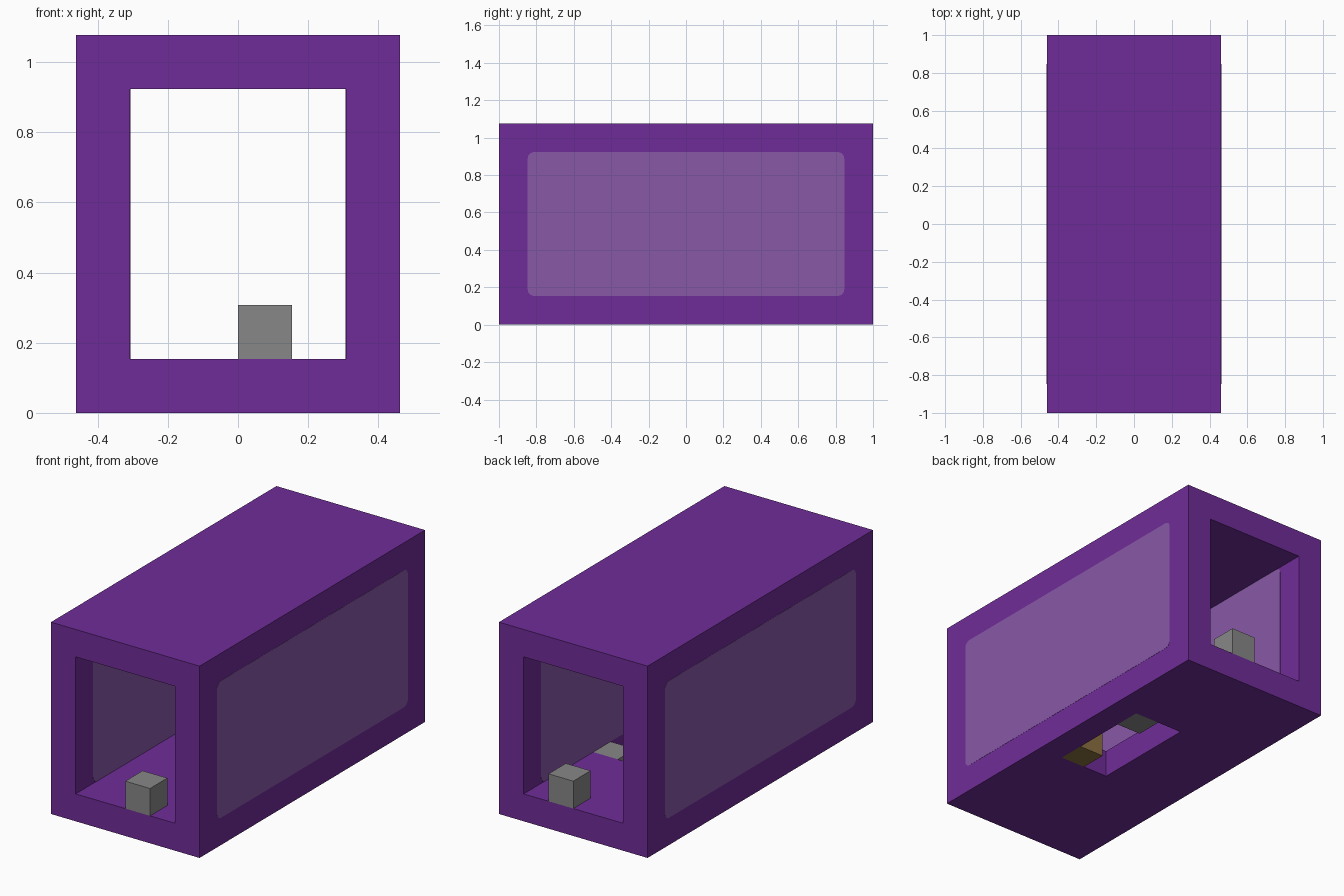
import bpy
import bmesh
from mathutils import Vector

U = 2 / 13                      # grid unit: the body is 6 x 13 x 7 units
HALF_W, HALF_L, HEIGHT = 3 * U, 6.5 * U, 7 * U

old = bpy.data.objects.get("Cube")
if old:
    bpy.data.objects.remove(old, do_unlink=True)


def material(name, rgb):
    """Flat colour from 8-bit sRGB, stored as linear values."""
    lin = [((c / 255 + 0.055) / 1.055) ** 2.4 for c in rgb] + [1.0]
    mat = bpy.data.materials.new(name)
    mat.use_nodes = True
    mat.diffuse_color = lin
    mat.node_tree.nodes["Principled BSDF"].inputs["Base Color"].default_value = lin
    return mat


PURPLE = material("purple", (112, 44, 153))
LAVENDER = material("lavender", (136, 88, 167))
GREY = material("grey", (135, 135, 135))
BROWN = material("brown", (138, 112, 64))


def box(name, low, high, mat=None, round_x=0.0):
    """Box between two corners; round_x rounds the edges that run along x."""
    low, high = Vector(low), Vector(high)
    bm = bmesh.new()
    bmesh.ops.create_cube(bm, size=1)
    for v in bm.verts:
        v.co = Vector(h if c > 0 else l for c, l, h in zip(v.co, low, high))
    if round_x:
        edges = [e for e in bm.edges
                 if abs(e.verts[0].co.x - e.verts[1].co.x) > 1e-5]
        bmesh.ops.bevel(bm, geom=edges, offset=round_x, segments=5,
                        profile=0.5, affect='EDGES')
    mesh = bpy.data.meshes.new(name)
    bm.to_mesh(mesh)
    bm.free()
    obj = bpy.data.objects.new(name, mesh)
    bpy.context.collection.objects.link(obj)
    if mat:
        mesh.materials.append(mat)
    return obj


def cut(target, cutter):
    """Subtract the cutter from the target and discard the cutter."""
    cutter.hide_render = True
    mod = target.modifiers.new("cut", 'BOOLEAN')
    mod.operation, mod.solver, mod.object = 'DIFFERENCE', 'EXACT', cutter
    bpy.context.view_layer.objects.active = target
    bpy.ops.object.modifier_apply(modifier=mod.name)
    bpy.data.objects.remove(cutter, do_unlink=True)


# Tunnel body, open at both ends, with a slot through the floor
body = box("tunnel_body", (-HALF_W, -HALF_L, 0), (HALF_W, HALF_L, HEIGHT), PURPLE)
cut(body, box("bore", (-2 * U, -7 * U, U), (2 * U, 7 * U, 6 * U)))
cut(body, box("slot", (0, -1.5 * U, -U), (2 * U, 2.5 * U, 1.5 * U)))

# Rounded side panels, on the outer and inner face of each wall
PROUD, DEPTH = 0.001, 0.002
for side, sign in (("left", 1), ("right", -1)):
    for face, x, out in (("outer", HALF_W, 1), ("inner", 2 * U, -1)):
        xs = sorted((sign * (x + out * PROUD), sign * (x - out * DEPTH)))
        box(f"{side}_{face}_panel", (xs[0], -5.5 * U, U), (xs[1], 5.5 * U, 6 * U),
            LAVENDER, round_x=0.035)

# One-unit blocks: two at the openings, two set in the floor slot
for name, x, y, z, mat in (("front_block", 0, -6.5, 1, GREY),
                           ("back_block", 0, 5.5, 1, GREY),
                           ("slot_back_block", 1, 1.5, 0, GREY),
                           ("slot_front_block", 1, -1.5, 0, BROWN)):
    low = Vector((x, y, z)) * U
    box(name, low, low + Vector((U, U, U)), mat)
